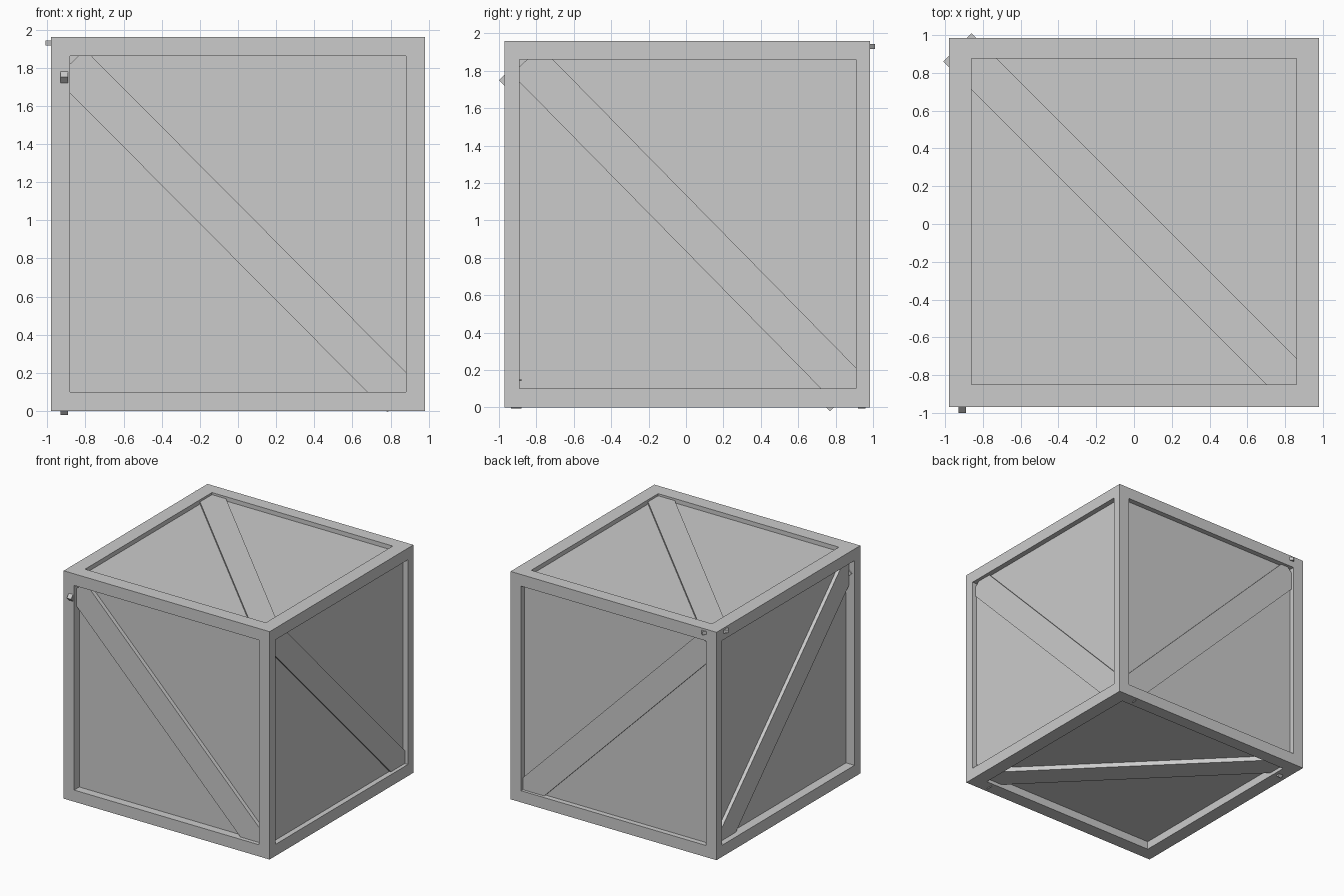
import bpy, bmesh
from mathutils import Vector

if "Cube" in bpy.data.objects:
    bpy.data.objects.remove(bpy.data.objects["Cube"])

X0, X1 = -0.98, 0.98
Y0, Y1 = -0.97, 0.985
Z0, Z1 = 0.0, 1.96


def prism(name, base, offset):
    """Extrude a flat quad along an offset vector."""
    bm = bmesh.new()
    f = bm.faces.new([bm.verts.new(p) for p in base])
    new = bmesh.ops.extrude_face_region(bm, geom=[f])["geom"]
    bmesh.ops.translate(bm, vec=offset, verts=[v for v in new if isinstance(v, bmesh.types.BMVert)])
    # extruding an open face removes nothing, so keep a closed shell
    if not any(set(g.verts) == set(f.verts) for g in bm.faces):
        bm.faces.new(list(f.verts))
    bmesh.ops.recalc_face_normals(bm, faces=bm.faces)
    me = bpy.data.meshes.new(name)
    bm.to_mesh(me)
    bm.free()
    ob = bpy.data.objects.new(name, me)
    bpy.context.collection.objects.link(ob)
    return ob


def box(name, xr, yr, zr):
    (a, b), (c, d), (e, f) = xr, yr, zr
    return prism(name, [(a, c, e), (b, c, e), (b, d, e), (a, d, e)], Vector((0, 0, f - e)))


def brace(name, axis, start, end, width, d0, d1):
    """Diagonal plank in the plane across an axis, from depth d0 to d1."""
    p, q = Vector(start), Vector(end)
    t = (q - p).normalized()
    n = Vector((-t.y, t.x)) * width / 2

    def lift(v, d):
        c = [v.x, v.y]
        c.insert(axis, d)
        return Vector(c)
    base = [lift(v, d0) for v in (p + n, q + n, q - n, p - n)]
    return prism(name, base, lift(Vector((0, 0)), d1 - d0))


# Edge frame: posts and rails
xs = {"left": (X0, -0.88), "right": (0.88, X1)}
ys = {"front": (Y0, -0.89), "back": (0.91, Y1)}
zs = {"bottom": (Z0, 0.10), "top": (1.86, Z1)}
rail_x = {"left": (X0, -0.86), "right": (0.86, X1)}
rail_y = {"front": (Y0, -0.85), "back": (0.875, Y1)}
for a, xr in xs.items():
    for b, yr in ys.items():
        box(f"post_{b}_{a}", xr, yr, (Z0, Z1))
for c, zr in zs.items():
    for b, yr in rail_y.items():
        box(f"rail_{c}_{b}", (-0.88, 0.88), yr, zr)
    for a, xr in rail_x.items():
        box(f"rail_{c}_{a}", xr, (-0.89, 0.91), zr)

# Recessed panels, as one inner box
box("inner_panels", (-0.90, 0.935), (-0.90, 0.94), (0.07, 1.923))

# One diagonal plank per side
brace("front_brace", 1, (-0.88, 1.82), (0.86, 0.07), 0.217, -0.935, -0.88)
brace("back_brace", 1, (-0.88, 1.82), (0.86, 0.07), 0.217, 0.92, 0.96)
brace("right_brace", 0, (-0.855, 1.855), (0.895, 0.075), 0.212, 0.91, 0.95)
brace("left_brace", 0, (-0.925, 1.825), (0.845, 0.055), 0.212, -0.93, -0.89)
brace("top_brace", 2, (-0.935, 0.935), (0.875, -0.875), 0.21, 1.915, 1.942)
brace("bottom_brace", 2, (-0.87, 0.87), (0.865, -0.865), 0.21, 0.03, 0.08)
